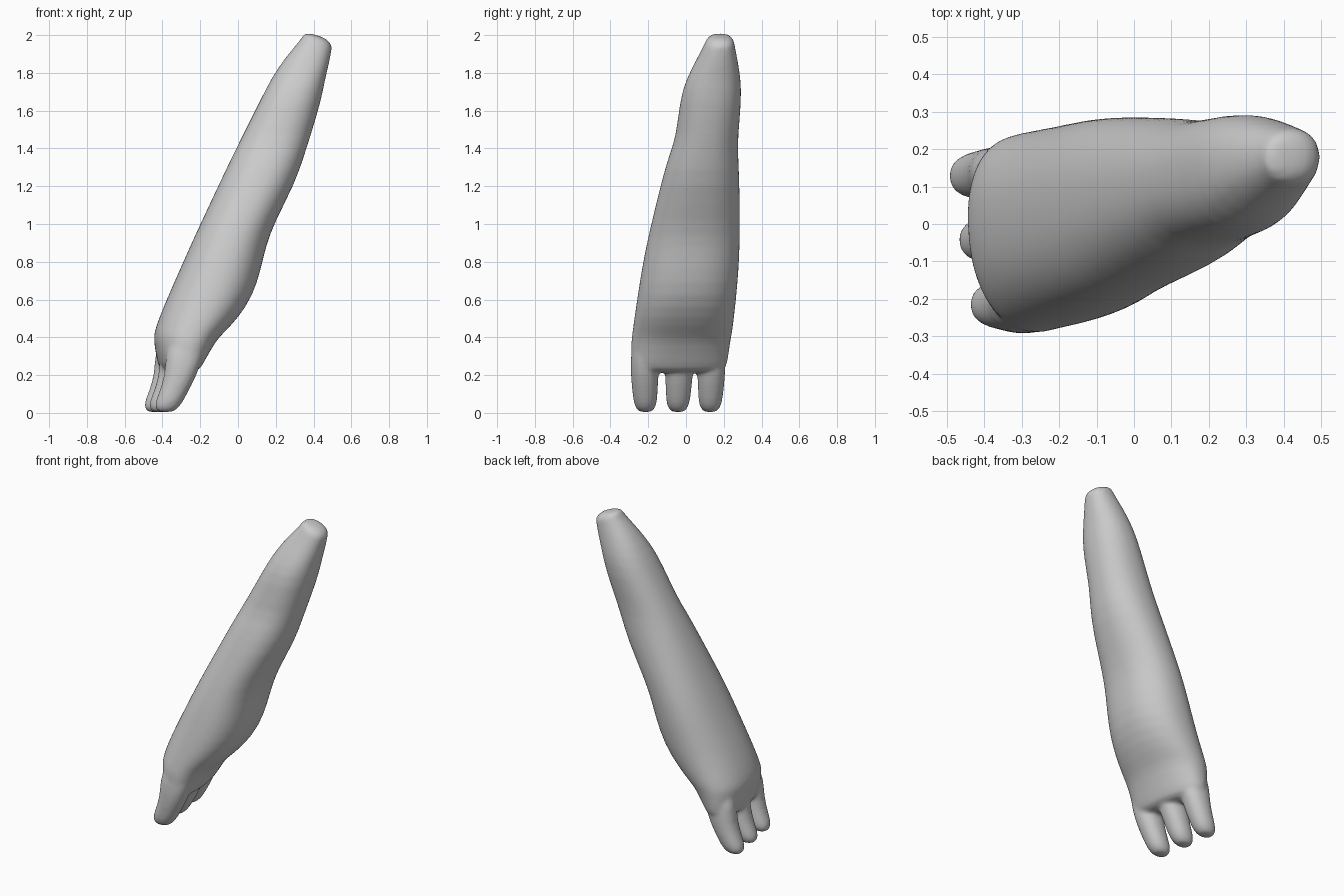
import bpy, bmesh, math

SIDES = 32


def loft(bm, rings, power):
    """Skin horizontal rings: (z, xmin, xmax, ymin, ymax, tilt, shear)."""
    loops = []
    for z, x0, x1, y0, y1, tilt, shear in rings:
        cx, cy, rx, ry = (x0 + x1) / 2, (y0 + y1) / 2, (x1 - x0) / 2, (y1 - y0) / 2
        loop = []
        for i in range(SIDES):
            a = 2 * math.pi * i / SIDES
            c, s = math.cos(a), math.sin(a)
            dx = rx * math.copysign(abs(c) ** (2 / power), c)
            dy = ry * math.copysign(abs(s) ** (2 / power), s)
            loop.append(bm.verts.new((cx + dx + shear * dy, cy + dy, z + tilt * dx)))
        loops.append(loop)
    for lo, hi in zip(loops, loops[1:]):
        for i in range(SIDES):
            j = (i + 1) % SIDES
            bm.faces.new((lo[i], lo[j], hi[j], hi[i]))
    bm.faces.new(loops[0][::-1])
    bm.faces.new(loops[-1])


bm = bmesh.new()

# Leaning forearm, from the palm up to the cut end
loft(bm, [
    (0.21, -0.39, -0.22, -0.275, 0.20, 0, -0.13),
    (0.25, -0.42, -0.195, -0.29, 0.22, 0, -0.12),
    (0.38, -0.445, -0.12, -0.292, 0.235, 0, -0.08),
    (0.42, -0.445, -0.08, -0.285, 0.245, 0, -0.06),
    (0.50, -0.42, 0.00, -0.275, 0.255, 0, -0.03),
    (0.62, -0.37, 0.08, -0.257, 0.268, 0, 0),
    (0.76, -0.308, 0.122, -0.235, 0.28, 0, 0),
    (0.88, -0.255, 0.148, -0.212, 0.285, 0, 0),
    (1.00, -0.20, 0.19, -0.185, 0.287, 0, 0),
    (1.22, -0.097, 0.305, -0.132, 0.284, 0, 0),
    (1.36, -0.03, 0.35, -0.092, 0.277, 0, 0),
    (1.46, 0.02, 0.383, -0.053, 0.275, 0, 0),
    (1.66, 0.12, 0.443, -0.033, 0.295, 0, 0),
    (1.77, 0.175, 0.462, 0.002, 0.29, 0, 0),
    (1.86, 0.25, 0.48, 0.05, 0.275, -0.2, 0),
    (1.955, 0.338, 0.497, 0.10, 0.256, -0.35, 0),
    (1.97, 0.343, 0.498, 0.105, 0.254, -0.38, 0),
    (1.99, 0.355, 0.482, 0.122, 0.238, -0.32, 0),
    (2.00, 0.38, 0.45, 0.15, 0.21, -0.28, 0),
], 2.25)

# Three stubby fingers: (y, x offset, y drift toward the palm)
for y, off, drift in [(-0.215, 0, -0.004), (-0.043, -0.03, 0.006), (0.128, -0.056, 0.006)]:
    rings = []
    for z, x, rx, ry, k in [
        (0.004, -0.385, 0.03, 0.025, 0), (0.012, -0.382, 0.052, 0.043, 0),
        (0.045, -0.372, 0.072, 0.061, 0), (0.10, -0.345, 0.075, 0.066, 0.5),
        (0.20, -0.302, 0.085, 0.074, 1), (0.30, -0.285, 0.10, 0.075, 1),
        (0.40, -0.26, 0.10, 0.06, 1),
    ]:
        cx, cy = x + off, y + drift * k
        rings.append((z, cx - rx, cx + rx, cy - ry, cy + ry, 0, 0))
    loft(bm, rings, 2.2)

mesh = bpy.data.meshes.new("arm_with_fingers")
bm.to_mesh(mesh)
bm.free()
arm = bpy.data.objects.new("arm_with_fingers", mesh)
bpy.context.collection.objects.link(arm)

# Round the lofts, then fuse palm and fingers into one smooth skin
sub = arm.modifiers.new("round", 'SUBSURF')
sub.levels = sub.render_levels = 1
fuse = arm.modifiers.new("fuse", 'REMESH')
fuse.mode = 'VOXEL'
fuse.voxel_size = 0.011
fuse.use_smooth_shade = True
soft = arm.modifiers.new("soften", 'SMOOTH')
soft.factor = 0.5
soft.iterations = 8
